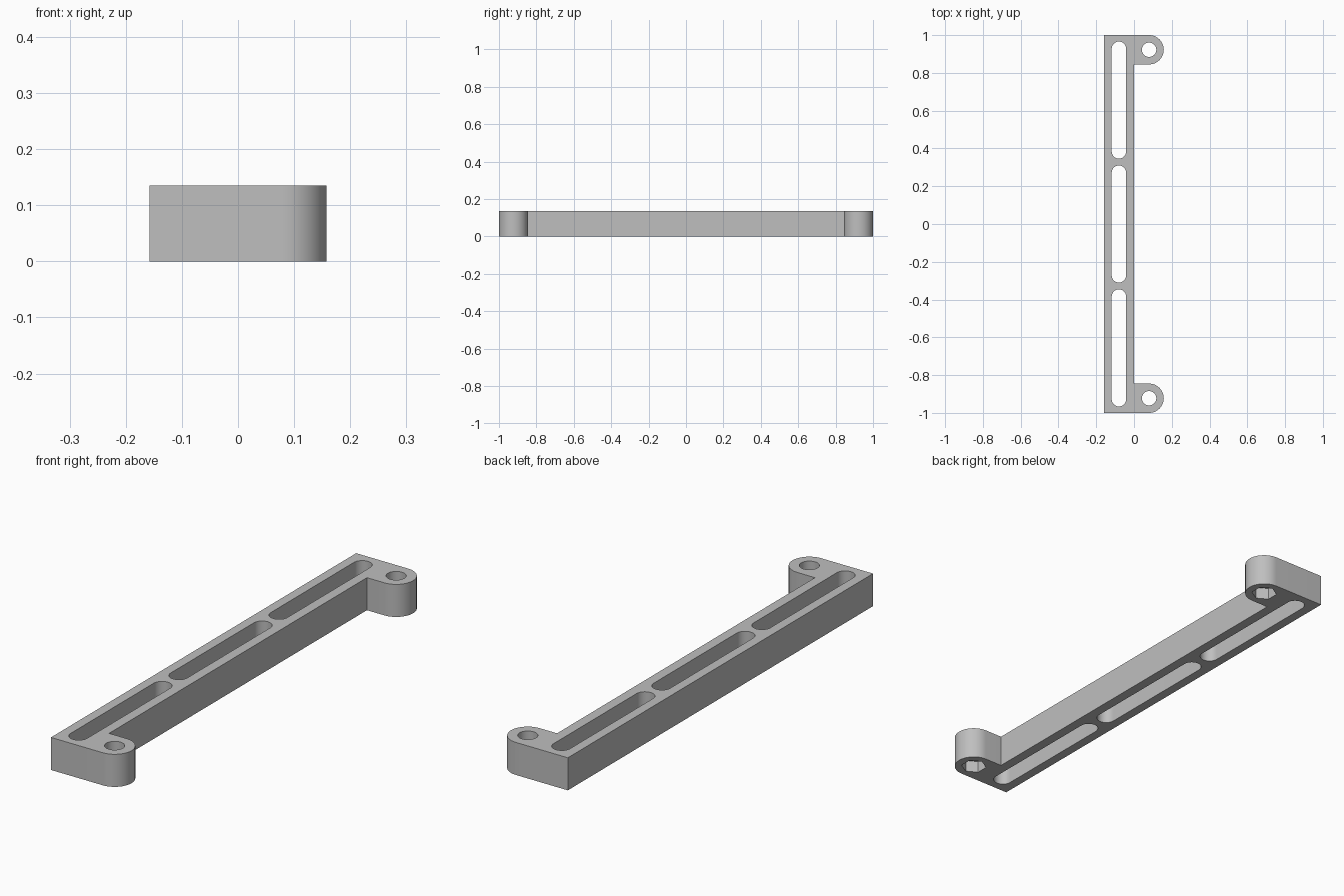
import bpy, bmesh
from math import sin, cos, pi, radians

if "Cube" in bpy.data.objects:
    bpy.data.objects.remove(bpy.data.objects["Cube"])

HEIGHT = 0.135
LEFT = -0.158          # outer edge of the bar
LUG_X, LUG_Y, LUG_R = 0.08, 0.9225, 0.0775
HOLE_R = 0.038
NUT_R, NUT_DEPTH = 0.051, 0.05
SLOT_X, SLOT_R, SLOT_HALF = -0.08, 0.038, 0.31

grey = bpy.data.materials.new("grey plastic")
grey.use_nodes = True
colour = (0.52, 0.52, 0.52, 1)
grey.diffuse_color = colour
grey.node_tree.nodes["Principled BSDF"].inputs["Base Color"].default_value = colour


def arc(cx, cy, r, start, end, steps):
    """Points on an arc, both ends included."""
    angles = [radians(start + (end - start) * i / steps) for i in range(steps + 1)]
    return [(cx + r * cos(a), cy + r * sin(a)) for a in angles]


def prisms(name, outlines, z0, z1):
    """One object made of upright prisms, one per counter-clockwise outline."""
    bm = bmesh.new()
    for outline in outlines:
        base = bm.faces.new([bm.verts.new((x, y, z0)) for x, y in outline])
        top = bmesh.ops.extrude_face_region(bm, geom=[base], use_keep_orig=True)
        verts = [g for g in top["geom"] if isinstance(g, bmesh.types.BMVert)]
        bmesh.ops.translate(bm, vec=(0, 0, z1 - z0), verts=verts)
    bmesh.ops.recalc_face_normals(bm, faces=bm.faces)
    mesh = bpy.data.meshes.new(name)
    bm.to_mesh(mesh)
    bm.free()
    mesh.materials.append(grey)
    obj = bpy.data.objects.new(name, mesh)
    bpy.context.collection.objects.link(obj)
    return obj


# Bar with a rounded lug at each end
outline = [(LEFT, -1)]
outline += arc(LUG_X, -LUG_Y, LUG_R, -90, 90, 32)
outline += [(0, -LUG_Y + LUG_R), (0, LUG_Y - LUG_R)]
outline += arc(LUG_X, LUG_Y, LUG_R, -90, 90, 32)
outline += [(LEFT, 1)]
bracket = prisms("mounting_bracket", [outline], 0, HEIGHT)

# Three long slots through the bar
slots = []
for cy in (-0.656, 0, 0.656):
    reach = SLOT_HALF - SLOT_R
    slots.append(arc(SLOT_X, cy + reach, SLOT_R, 0, 180, 24)
                 + arc(SLOT_X, cy - reach, SLOT_R, 180, 360, 24))

# Screw holes through the lugs, hexagonal nut pockets underneath
holes = [arc(LUG_X, s * LUG_Y, HOLE_R, 0, 360, 48)[:-1] for s in (-1, 1)]
pockets = [arc(LUG_X, s * LUG_Y, NUT_R, 30, 390, 6)[:-1] for s in (-1, 1)]

cutters = [prisms("through_cutter", slots + holes, -0.1, HEIGHT + 0.1),
           prisms("nut_pocket_cutter", pockets, -0.1, NUT_DEPTH)]
for cutter in cutters:
    cutter.hide_render = True
    mod = bracket.modifiers.new(cutter.name, 'BOOLEAN')
    mod.operation = 'DIFFERENCE'
    mod.solver = 'EXACT'
    mod.object = cutter

# Apply the cuts and drop the cutters
bpy.context.view_layer.update()
depsgraph = bpy.context.evaluated_depsgraph_get()
result = bpy.data.meshes.new_from_object(bracket.evaluated_get(depsgraph))
bracket.modifiers.clear()
bracket.data = result
for cutter in cutters:
    bpy.data.objects.remove(cutter)

# Smooth the rounded walls, keep the edges crisp
bpy.ops.object.select_all(action='DESELECT')
bracket.select_set(True)
bpy.context.view_layer.objects.active = bracket
bpy.ops.object.shade_smooth_by_angle(angle=radians(30))
